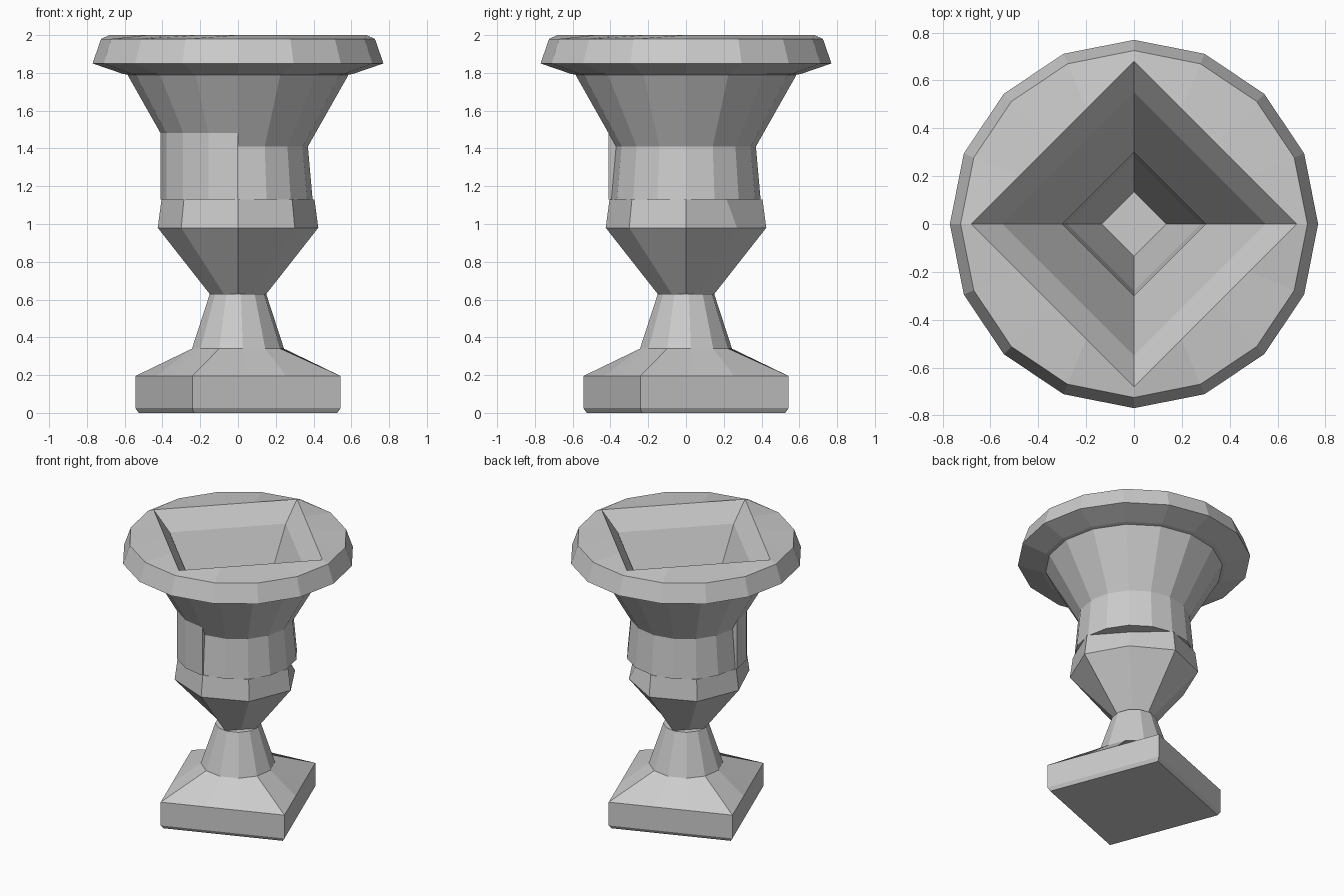
import bpy, bmesh
from math import cos, sin, pi, radians

if "Cube" in bpy.data.objects:
    bpy.data.objects.remove(bpy.data.objects["Cube"])


def ring(r, z, n, diamond=False, turn=0.0):
    """n points round z: a circle, or a four-cornered diamond of the same reach."""
    pts = []
    for i in range(n):
        a = 2 * pi * i / n
        k = r / (abs(cos(a)) + abs(sin(a))) if diamond else r
        pts.append((k * cos(a + turn), k * sin(a + turn), z))
    return pts


def dent(pts, i, k):
    """Pull one point of a ring towards the axis."""
    x, y, z = pts[i]
    pts[i] = (x * k, y * k, z)
    return pts


def loft(name, rings, hollow=False):
    """Skin a stack of rings; cap the ends, or join last to first when hollow."""
    bm = bmesh.new()
    vs = [[bm.verts.new(p) for p in r] for r in rings]
    pairs = list(zip(vs, vs[1:]))
    if hollow:
        pairs.append((vs[-1], vs[0]))
    else:
        bm.faces.new(vs[0])
        bm.faces.new(vs[-1])
    for a, b in pairs:
        for i in range(len(a)):
            j = (i + 1) % len(a)
            bm.faces.new((a[i], a[j], b[j], b[i]))
    bmesh.ops.recalc_face_normals(bm, faces=bm.faces)
    me = bpy.data.meshes.new(name)
    bm.to_mesh(me)
    bm.free()
    ob = bpy.data.objects.new(name, me)
    bpy.context.collection.objects.link(ob)
    return ob


turn = radians(-24)

# square plinth, turned on its axis, sloping up to a round collar
loft("plinth", [ring(0.575, 0.0, 12, True, turn), ring(0.595, 0.025, 12, True, turn),
                ring(0.595, 0.195, 12, True, turn), ring(0.245, 0.34, 12, False, turn)])

# tapered foot
loft("foot", [ring(0.245, 0.34, 12, False, turn), ring(0.15, 0.63, 12, False, turn)])

# faceted bowl, flattened at back right, with a four-sided hollow
loft("bowl", [ring(0.15, 0.63, 8, True), dent(ring(0.425, 0.98, 8), 1, 0.9),
              dent(ring(0.405, 1.13, 8), 1, 0.75),
              ring(0.28, 1.13, 8, True), ring(0.135, 0.635, 8, True)], True)

# neck drum
loft("neck", [ring(0.395, 1.13, 16), ring(0.37, 1.41, 16),
              ring(0.30, 1.41, 16, True), ring(0.28, 1.13, 16, True)], True)

# thicker, taller quarter of the neck at front left
quarter = [[(0.41 * cos(pi + i * pi / 8), 0.41 * sin(pi + i * pi / 8), z) for i in range(5)]
           + [(-0.01, -0.37, z), (-0.37, -0.01, z)] for z in (1.13, 1.51)]
loft("neck_quarter", quarter)

# flared lip with heavy rim, diamond funnel inside
loft("flared_rim", [ring(0.37, 1.41, 16), ring(0.585, 1.79, 16), ring(0.61, 1.795, 16),
                    ring(0.77, 1.85, 16), ring(0.725, 1.98, 16),
                    ring(0.68, 2.0, 16, True), ring(0.55, 1.87, 16, True),
                    ring(0.30, 1.41, 16, True)], True)
